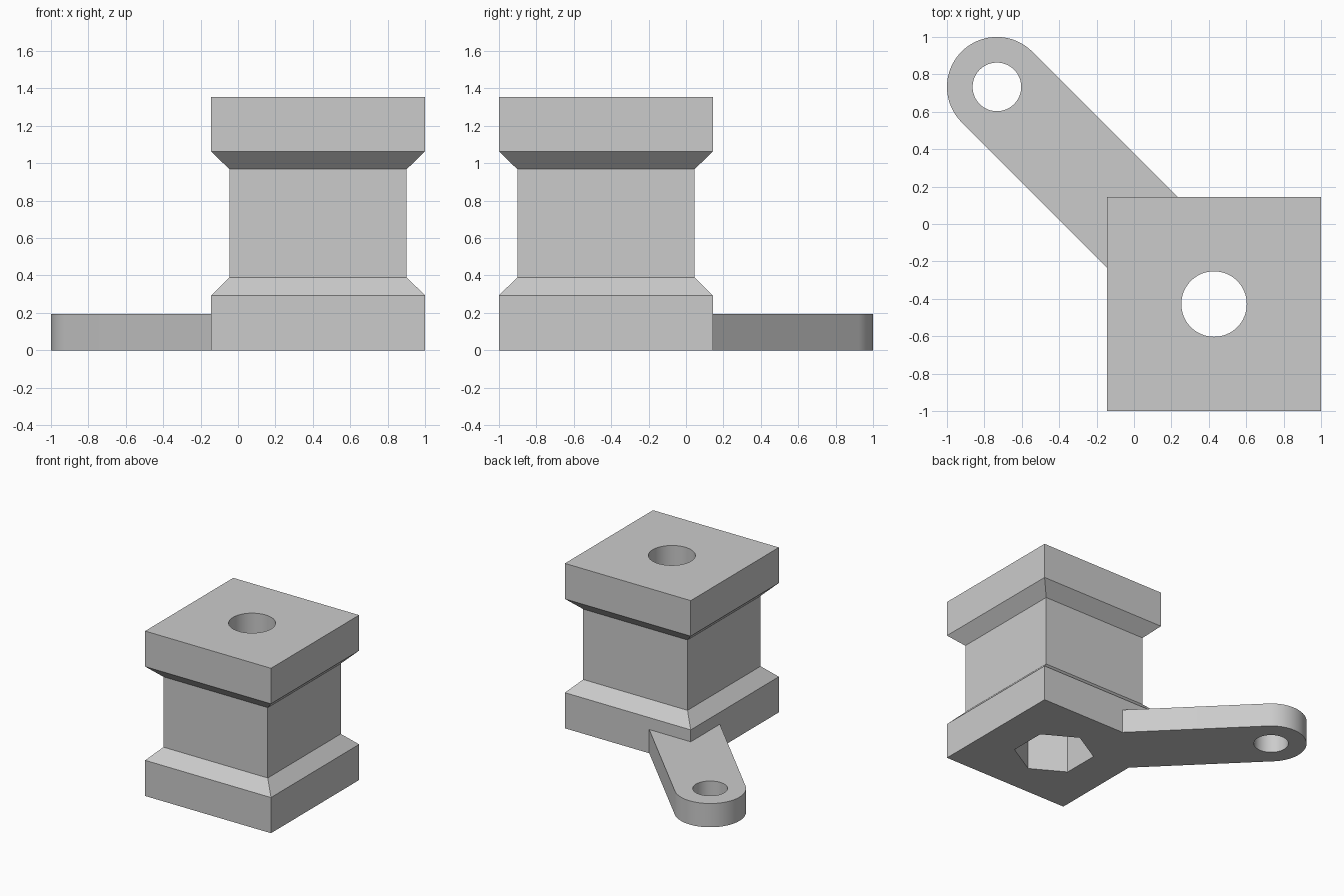
import bpy, bmesh
from math import cos, sin, pi, radians

cube = bpy.data.objects.get("Cube")
if cube:
    bpy.data.objects.remove(cube, do_unlink=True)

grey = bpy.data.materials.new("light_grey")
grey.use_nodes = True
colour = (0.6, 0.6, 0.6, 1)
grey.diffuse_color = colour
grey.node_tree.nodes["Principled BSDF"].inputs["Base Color"].default_value = colour

BLOCK = (0.428, -0.428)
EYE = (-0.733, 0.733)


def arc(centre, radius, start, sweep, steps):
    """Points along an arc, both ends included."""
    return [(centre[0] + radius * cos(start + sweep * i / steps),
             centre[1] + radius * sin(start + sweep * i / steps))
            for i in range(steps + 1)]


def ring(centre, radius, sides, start=0):
    return arc(centre, radius, start, 2 * pi, sides)[:-1]


def loft(name, layers):
    """Closed solid through outlines given as (points, height), bottom to top."""
    bm = bmesh.new()
    loops = [[bm.verts.new((x, y, z)) for x, y in pts] for pts, z in layers]
    for low, high in zip(loops, loops[1:]):
        for i in range(len(low)):
            j = (i + 1) % len(low)
            bm.faces.new((low[i], low[j], high[j], high[i]))
    bm.faces.new(loops[0][::-1])
    bm.faces.new(loops[-1])
    bmesh.ops.recalc_face_normals(bm, faces=bm.faces[:])
    mesh = bpy.data.meshes.new(name)
    bm.to_mesh(mesh)
    bm.free()
    mesh.materials.append(grey)
    obj = bpy.data.objects.new(name, mesh)
    bpy.context.collection.objects.link(obj)
    return obj


def combine(target, other, operation):
    mod = target.modifiers.new(other.name, 'BOOLEAN')
    mod.operation, mod.object, mod.solver = operation, other, 'EXACT'
    other.hide_render = True
    bpy.context.view_layer.objects.active = target
    bpy.ops.object.modifier_apply(modifier=mod.name)
    bpy.data.objects.remove(other, do_unlink=True)


# Square block with a chamfered waist: (half width, height)
profile = [(0.572, 0), (0.572, 0.293), (0.474, 0.39),
           (0.474, 0.968), (0.572, 1.063), (0.572, 1.355)]
block = loft("block_with_arm",
             [(ring(BLOCK, half * 2 ** 0.5, 4, pi / 4), z) for half, z in profile])

# Diagonal arm with a rounded end, rooted inside the block
root = (0.1, -0.1)
outline = arc(EYE, 0.267, radians(45), pi, 40) + arc(root, 0.267, radians(225), pi, 1)
arm = loft("arm", [(outline, 0), (outline, 0.195)])
combine(block, arm, 'UNION')

# Bolt bore, hexagonal pocket underneath, and arm eye
cutters = [("bolt_bore", ring(BLOCK, 0.175, 64), 0.2, 1.5),
           ("hex_pocket", ring(BLOCK, 0.302, 6, pi / 2), -0.1, 0.39),
           ("arm_eye", ring(EYE, 0.13, 48), -0.1, 0.4)]
for name, points, low, high in cutters:
    combine(block, loft(name, [(points, low), (points, high)]), 'DIFFERENCE')

# Smooth the round walls, keep edges crisp
bpy.ops.object.select_all(action='DESELECT')
block.select_set(True)
bpy.context.view_layer.objects.active = block
bpy.ops.object.shade_smooth_by_angle(angle=radians(25))
